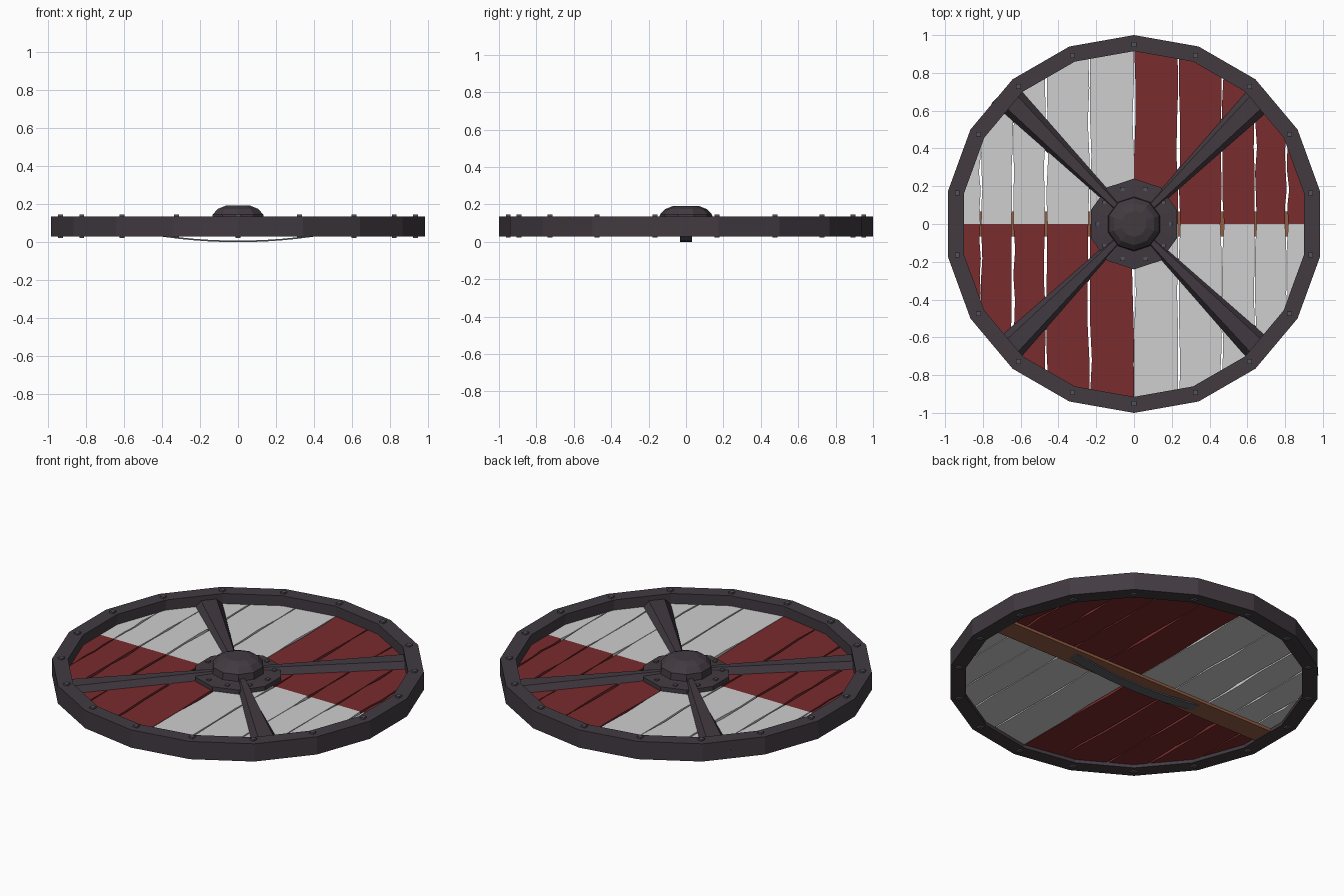
import bpy, bmesh, math, random
from mathutils import Matrix, Vector

random.seed(4)
if "Cube" in bpy.data.objects:
    bpy.data.objects.remove(bpy.data.objects["Cube"])


def material(name, rgb):
    m = bpy.data.materials.new(name)
    m.use_nodes = True
    col = (*rgb, 1)
    m.diffuse_color = col
    bsdf = m.node_tree.nodes["Principled BSDF"]
    bsdf.inputs["Base Color"].default_value = col
    bsdf.inputs["Roughness"].default_value = 0.8
    return m


WHITE = material("white_paint", (0.62, 0.62, 0.62))
RED = material("red_paint", (0.195, 0.025, 0.027))
IRON = material("dark_iron", (0.054, 0.043, 0.053))
RIVET = material("rivet_iron", (0.085, 0.085, 0.105))
GRIP = material("grip_metal", (0.11, 0.115, 0.125))
WOOD = material("brown_wood", (0.29, 0.11, 0.056))


def finish(name, bm, *mats):
    bmesh.ops.recalc_face_normals(bm, faces=bm.faces)
    me = bpy.data.meshes.new(name)
    bm.to_mesh(me)
    bm.free()
    ob = bpy.data.objects.new(name, me)
    bpy.context.collection.objects.link(ob)
    for m in mats:
        me.materials.append(m)
    return ob


def box(bm, center, size):
    bmesh.ops.create_cube(bm, size=1, matrix=Matrix.Translation(center)
                          @ Matrix.Diagonal((*size, 1)))


def lathe(name, profile, sides, mat, closed=False):
    """Revolve (radius, z) pairs, first corner pointing to +y."""
    bm = bmesh.new()
    rings = []
    for i in range(sides):
        a = math.pi / 2 + math.tau * i / sides
        rings.append([bm.verts.new((r * math.cos(a), r * math.sin(a), z))
                      for r, z in profile])
    n = len(profile)
    for i in range(sides):
        a, b = rings[i], rings[(i + 1) % sides]
        for j in range(n if closed else n - 1):
            k = (j + 1) % n
            bm.faces.new((a[j], b[j], b[k], a[k]))
    if not closed:
        bm.faces.new([r[0] for r in rings])
        bm.faces.new([r[-1] for r in rings])
    return finish(name, bm, mat)


def rivets(name, count, radius, z0, z1, size, phase):
    bm = bmesh.new()
    for i in range(count):
        a = phase + math.tau * i / count
        box(bm, (radius * math.cos(a), radius * math.sin(a), (z0 + z1) / 2),
            (size, size, z1 - z0))
    return finish(name, bm, RIVET)


# Rim with rivets through each corner
lathe("rim", [(1, 0.03), (1, 0.135), (0.915, 0.135), (0.915, 0.03)], 18, IRON, True)
rivets("rim_rivets", 18, 0.95, 0.022, 0.145, 0.026, math.pi / 2)

# Planks with uneven edges, painted in quarters
BOARD_R = 0.93
ROWS = 10
seams = [0, 0.235, 0.465, 0.64, 0.81, 0.918]


def plank(name, x0, x1, side):
    bm = bmesh.new()
    rows = []
    for i in range(ROWS + 1):
        t = 2 * i / ROWS - 1
        row = []
        for x, inward in ((x0, 1), (x1, -1)):
            height = math.sqrt(BOARD_R ** 2 - x * x)
            gap = 0.001 + 0.011 * random.random() ** 2.5
            row.append(bm.verts.new((side * (x + inward * gap), t * height, 0.075)))
        rows.append(row)
    for a, b in zip(rows, rows[1:]):
        f = bm.faces.new((a[0], a[1], b[1], b[0]))
        c = f.calc_center_median()
        f.material_index = 1 if c.x * c.y > 0 else 0
    ob = finish(name, bm, WHITE, RED)
    # all plank tops face up before thickening
    if ob.data.polygons[0].normal.z < 0:
        ob.data.flip_normals()
    mod = ob.modifiers.new("thickness", "SOLIDIFY")
    mod.thickness = 0.025
    mod.offset = -1


for side, label in ((1, "left"), (-1, "right")):
    for i, (x0, x1) in enumerate(zip(seams, seams[1:])):
        plank(f"{label}_plank_{i + 1}", x0, x1, side)


# Four flared iron straps with sloping sides
def strap(name, angle, end):
    bm = bmesh.new()
    sections = []
    for r, low, high, top in ((0.11, 0.025, 0.013, 0.118), (end, 0.082, 0.046, 0.106)):
        sections.append([bm.verts.new((r, y, z)) for y, z in
                         ((-low, 0.07), (low, 0.07), (high, top), (-high, top))])
    a, b = sections
    for i in range(4):
        j = (i + 1) % 4
        bm.faces.new((a[i], a[j], b[j], b[i]))
    bm.faces.new(a)
    bm.faces.new(b)
    bm.transform(Matrix.Rotation(angle, 4, "Z"))
    finish(name, bm, IRON)


for i, label in enumerate(("back_left", "back_right", "front_right", "front_left")):
    strap(label + "_strap", math.radians(45 + 90 * i), 0.985 if i == 1 else 0.96)

# Central boss: riveted plate and faceted dome
lathe("boss_plate", [(0.24, 0.07), (0.24, 0.1), (0.14, 0.106)], 10, IRON)
lathe("boss_dome", [(0.145, 0.095), (0.14, 0.145), (0.112, 0.175), (0.068, 0.192)], 10, IRON)
rivets("boss_rivets", 10, 0.195, 0.09, 0.11, 0.02, math.radians(72))

# Wooden brace across the back
bm = bmesh.new()
box(bm, (0, 0, 0.043), (1.85, 0.13, 0.018))
finish("back_brace", bm, WOOD)

# Bowed hand grip
bm = bmesh.new()
rings = []
for i in range(13):
    x = 0.46 * (i / 6 - 1)
    z = 0.18 * x * x
    rings.append([bm.verts.new((x, y, z + dz)) for y, dz in
                  ((-0.032, 0), (0.032, 0), (0.032, 0.008), (-0.032, 0.008))])
for a, b in zip(rings, rings[1:]):
    for i in range(4):
        j = (i + 1) % 4
        bm.faces.new((a[i], a[j], b[j], b[i]))
bm.faces.new(rings[0])
bm.faces.new(rings[-1])
finish("hand_grip", bm, GRIP)
